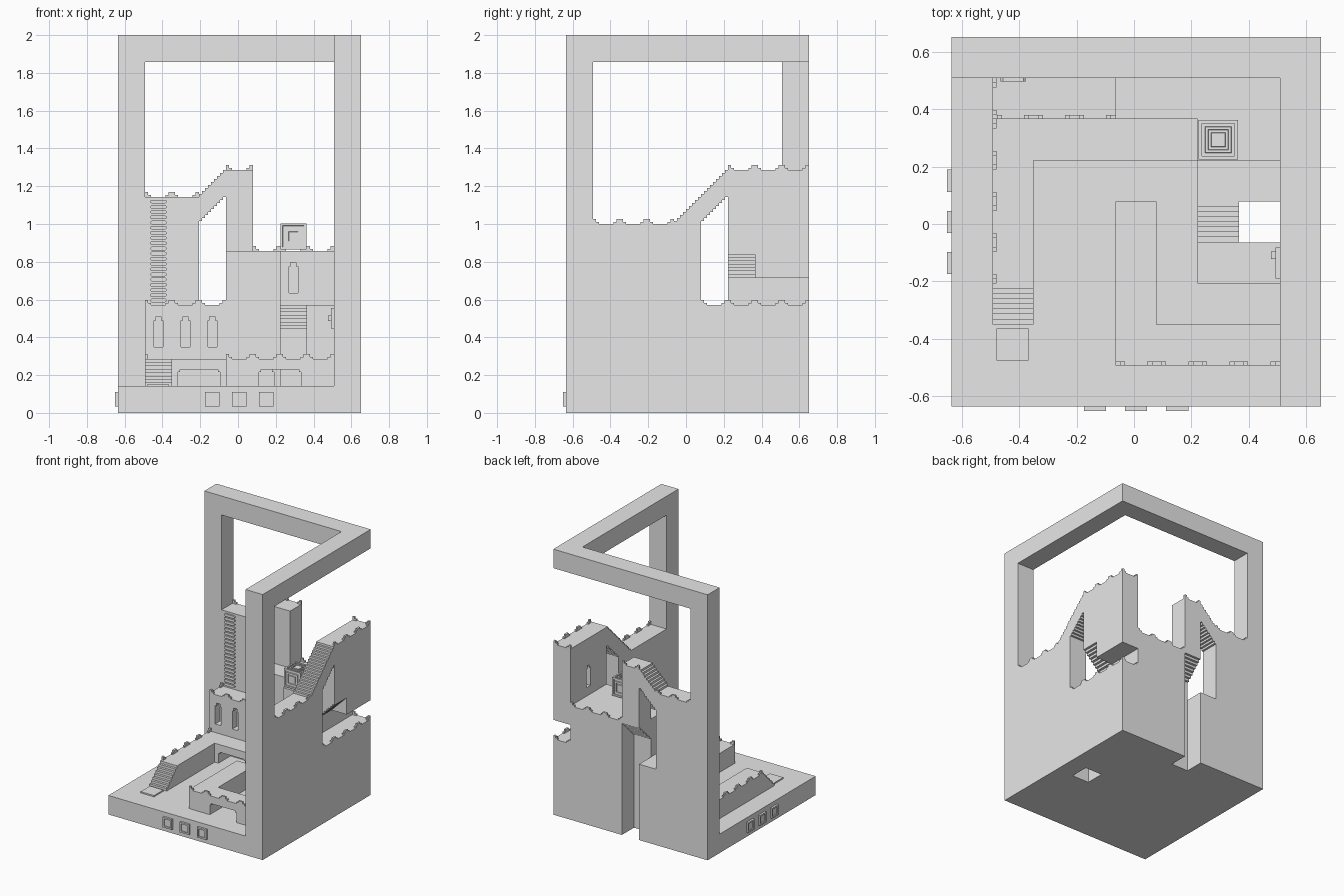
import bpy, bmesh
from mathutils import Vector

if "Cube" in bpy.data.objects:
    bpy.data.objects.remove(bpy.data.objects["Cube"])

U = 1 / 7                      # one building block
OUT = 0.105                    # how far the wall buttons stand out, in blocks
ORIGIN = Vector((OUT / 2 - 4.5, OUT / 2 - 4.5, 0))

stone = bpy.data.materials.new("grey stone")
stone.use_nodes = True
GREY = (0.8, 0.8, 0.8, 1)
stone.diffuse_color = GREY
stone.node_tree.nodes["Principled BSDF"].inputs["Base Color"].default_value = GREY


def finish(name, bm):
    bmesh.ops.recalc_face_normals(bm, faces=bm.faces)
    for v in bm.verts:
        v.co = (v.co + ORIGIN) * U
    mesh = bpy.data.meshes.new(name)
    bm.to_mesh(mesh)
    bm.free()
    mesh.materials.append(stone)
    obj = bpy.data.objects.new(name, mesh)
    bpy.context.collection.objects.link(obj)
    return obj


def prism(name, axis, pts, lo, hi):
    """Extrude a flat outline along x, y or z."""
    place = {"x": lambda p, t: (t, p[0], p[1]),
             "y": lambda p, t: (p[0], t, p[1]),
             "z": lambda p, t: (p[0], p[1], t)}[axis]
    bm = bmesh.new()
    a = [bm.verts.new(place(p, lo)) for p in pts]
    b = [bm.verts.new(place(p, hi)) for p in pts]
    bm.faces.new(a)
    bm.faces.new(b[::-1])
    for n in range(len(pts)):
        m = (n + 1) % len(pts)
        bm.faces.new((a[n], a[m], b[m], b[n]))
    return finish(name, bm)


def boxes(name, items):
    """Boxes given as x0, x1, y0, y1, z0, z1 in blocks, joined in one object."""
    bm = bmesh.new()
    for x0, x1, y0, y1, z0, z1 in items:
        vs = bmesh.ops.create_cube(bm, size=1)["verts"]
        for v in vs:
            v.co = Vector(((x0 + x1) / 2 + v.co.x * (x1 - x0),
                           (y0 + y1) / 2 + v.co.y * (y1 - y0),
                           (z0 + z1) / 2 + v.co.z * (z1 - z0)))
    return finish(name, bm)


def steps(a, b, n, riser_first=True):
    """Staircase outline from a to b."""
    pts, (p, q) = [a], a
    da, dk = (b[0] - a[0]) / n, (b[1] - a[1]) / n
    for s in range(1, n + 1):
        old = (p, q)
        p, q = a[0] + da * s, a[1] + dk * s
        pts += [(old[0], q) if riser_first else (p, old[1]), (p, q)]
    return pts


def arch(c):
    """Low wide arch outline standing on the base, left to right."""
    half = [(0.78, 1), (0.78, 1.52), (0.7, 1.52), (0.7, 1.6)]
    return [(c - w, z) for w, z in half] + [(c + w, z) for w, z in half[::-1]]


def window(target, axis, c, floor, lo, hi):
    """Cut a slim stepped window niche."""
    half = [(0.17, 0.45), (0.17, 1.42), (0.1, 1.42), (0.1, 1.57)]
    pts = [(c - w, floor + z) for w, z in half] + [(c + w, floor + z) for w, z in half[::-1]]
    cutter = prism("window_cutter", axis, pts, lo, hi)
    mod = target.modifiers.new("window", "BOOLEAN")
    mod.operation, mod.solver, mod.object = "DIFFERENCE", "EXACT", cutter
    target_mesh = bpy.data.meshes.new_from_object(
        target.evaluated_get(bpy.context.evaluated_depsgraph_get()))
    target.modifiers.clear()
    target.data = target_mesh
    bpy.data.objects.remove(cutter)


# Base slab with a square shaft, and the open frame
prism("base", "z", [(0, 0), (8, 0), (8, 4), (7, 4), (7, 5), (8, 5), (8, 8), (0, 8)], 0, 1)
boxes("front_pillar", [(8, 9, 0, 1, 0, 13)])
boxes("back_pillar", [(0, 1, 8, 9, 0, 13)])
prism("top_frame", "z", [(0, 8), (8, 8), (8, 0), (9, 0), (9, 9), (0, 9)], 13, 14)

# Right wall with stairs, a passage and an overhanging corner
right_wall = prism("right_wall", "x",
                   [(1, 0), (9, 0), (9, 4), (5, 4)] + steps((5, 7), (6, 8), 9)
                   + [(6, 6), (7, 6), (7, 5), (9, 5), (9, 9)]
                   + steps((6, 9), (4, 7), 18, False) + [(1, 7)], 8, 9)
prism("right_under_stairs", "y", steps((8, 5), (9, 6), 8, False) + [(8, 6)], 6, 7)
window(right_wall, "x", 7.5, 6, 7.5, 8.4)

# Back wall with stairs, a passage and a tall slot
prism("back_wall", "y",
      [(1, 0), (4, 0), (4, 4), (3, 4)] + steps((3, 7), (4, 8), 9)
      + [(4, 6), (5, 6), (5, 9)] + steps((4, 9), (3, 8), 9, False) + [(1, 8)], 8, 9)
boxes("back_wall_low", [(5, 8, 8, 9, 0, 6)])
prism("back_under_stairs", "x", steps((8, 5), (9, 6), 8, False) + [(8, 6)], 4, 5)

# Inner terraces
terrace = boxes("window_terrace", [(1, 4, 7, 8, 1, 4)])
for c in (1.5, 2.5, 3.5):
    window(terrace, "y", c, 2, 6.5, 7.4)
tower = prism("tower", "z", [(4, 7), (6, 7), (6, 6), (8, 6), (8, 8), (4, 8)], 1, 6)
window(tower, "y", 6.5, 4, 5.5, 6.4)
boxes("passage_floor", [(6, 8, 5, 6, 1, 4)])
prism("middle_stairs", "x", [(4, 1), (5, 1)] + steps((5, 4), (4, 3), 8, False), 6, 7)
boxes("landing", [(6, 8, 3, 4, 1, 2)])

# Low walls with arches
boxes("left_low_wall", [(1, 2, 3, 7, 1, 2)])
prism("left_stairs", "x", steps((2, 1), (3, 2), 8) + [(3, 1)], 1, 2)
prism("back_low_wall", "y", [(2, 1)] + arch(3) + arch(5) + [(6, 1), (6, 2), (2, 2)], 6, 7)
prism("front_low_wall", "y", [(4, 1)] + arch(6) + [(8, 1), (8, 2), (4, 2)], 1, 2)
boxes("front_low_wall_side", [(4, 5, 2, 5, 1, 2)])
boxes("doormat", [(1.1, 1.88, 1.12, 1.9, 1, 1.07)])


# Battlements: a stepped merlon on every block joint along an edge
def battlement(name, axis, edge, inward, a, b, z):
    e0, e1 = sorted((edge, edge + inward * 0.1))
    items = []
    for c in range(a, b + 1):
        for w, h in ((0.23, 0.08), (0.12, 0.18)):
            lo, hi = max(c - w, a), min(c + w, b)
            items.append((lo, hi, e0, e1, z, z + h) if axis == "x" else (e0, e1, lo, hi, z, z + h))
    boxes(name, items)


battlement("terrace_battlement", "x", 7, 1, 1, 4, 4)
battlement("terrace_side_battlement", "y", 1, 1, 7, 8, 4)
battlement("front_battlement", "x", 1, 1, 4, 8, 2)
battlement("left_battlement", "y", 1, 1, 3, 7, 2)
battlement("back_battlement", "x", 9, -1, 1, 3, 8)
battlement("back_top_battlement", "x", 9, -1, 4, 5, 9)
battlement("tower_battlement", "x", 9, -1, 5, 8, 6)
battlement("right_battlement", "y", 9, -1, 1, 4, 7)
battlement("right_top_battlement", "y", 9, -1, 6, 9, 9)
battlement("corner_top_battlement", "x", 9, -1, 8, 9, 9)
battlement("ledge_battlement", "y", 9, -1, 5, 9, 4)
battlement("corner_ledge_battlement", "x", 9, -1, 8, 9, 4)


# Square ornaments: faces inset in rings that step in and out
def ringed(name, box, rings):
    obj = boxes(name, [box])
    bm = bmesh.new()
    bm.from_mesh(obj.data)
    for face in list(bm.faces):
        for width, depth in rings:
            bmesh.ops.inset_individual(bm, faces=[face], thickness=width * U, depth=0)
            bmesh.ops.inset_individual(bm, faces=[face], thickness=0.001, depth=depth * U)
    bm.to_mesh(obj.data)
    bm.free()


ringed("ornament_cube", (6.02, 6.98, 6.02, 6.98, 6.06, 7.02),
       [(0.12, -0.05), (0.1, 0.05), (0.1, -0.05), (0.09, 0.05)])


# Buttons: a square rim around a raised pad
def button(name, axis, c):
    parts = [(-0.27, 0.27, -0.27, -0.19, OUT), (-0.27, 0.27, 0.19, 0.27, OUT),
             (-0.27, -0.19, -0.19, 0.19, OUT), (0.19, 0.27, -0.19, 0.19, OUT),
             (-0.19, 0.19, -0.19, 0.19, 0.05)]
    items = []
    for a0, a1, z0, z1, d in parts:
        span, depth, height = (c + a0, c + a1), (-d, 0), (0.5 + z0, 0.5 + z1)
        items.append(span + depth + height if axis == "x" else depth + span + height)
    boxes(name, items)


for c in (3.5, 4.5, 5.5):
    button("front_button", "x", c)
    button("left_button", "y", c)

# Wall handle
boxes("wall_handle", [(7.89, 8, 3.12, 3.88, 3.12, 3.88), (7.78, 7.89, 3.6, 3.78, 3.4, 3.6)])

# Ladder rungs with clipped ends
RUNGS = 20
for n in range(RUNGS):
    z = 4.1 + n * 3.85 / RUNGS
    prism("ladder_rung", "y", [(1.2, z + 0.04), (1.25, z), (1.75, z), (1.8, z + 0.04),
                               (1.8, z + 0.1), (1.75, z + 0.14), (1.25, z + 0.14), (1.2, z + 0.1)],
          7.92, 8)
